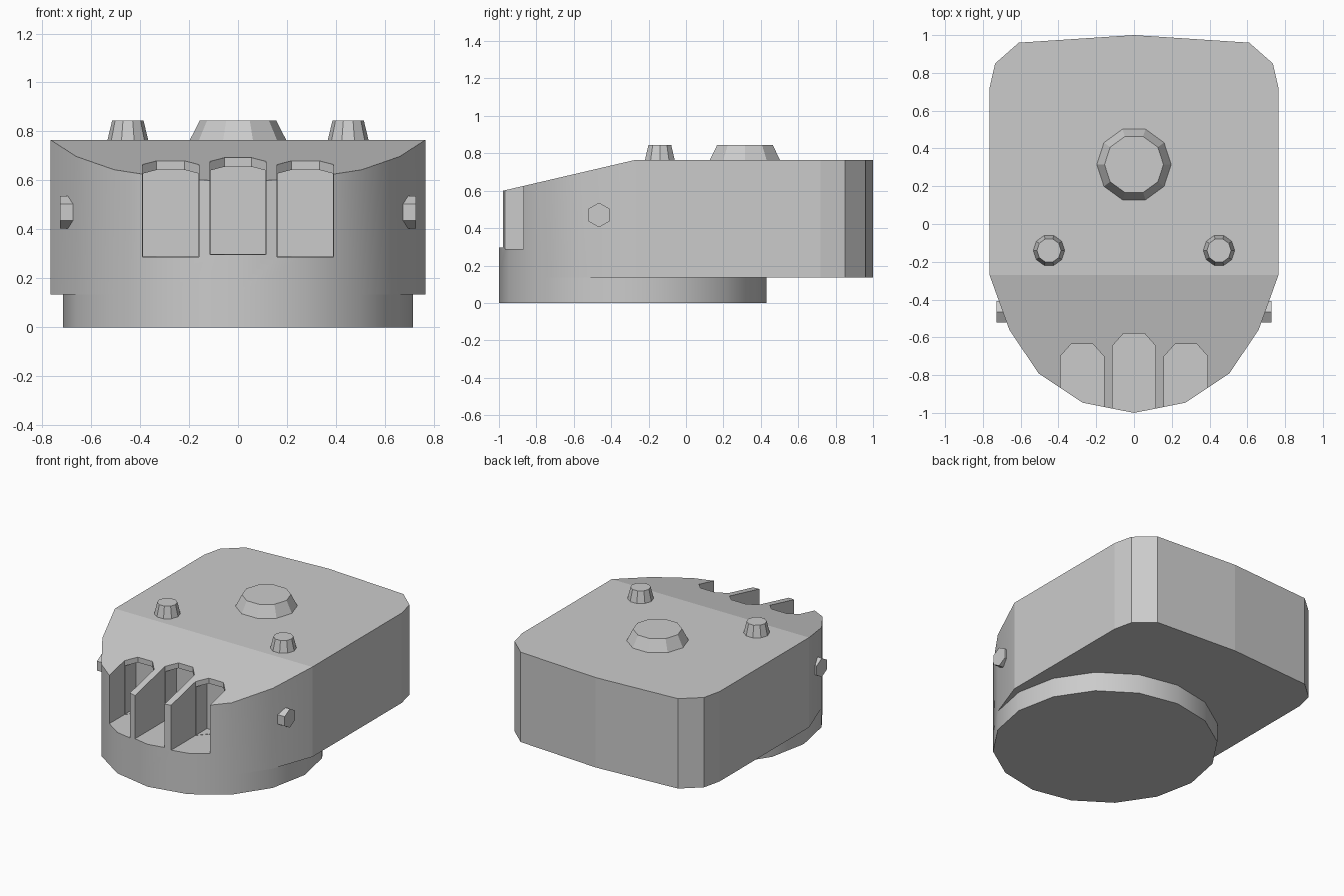
import bpy, bmesh
from math import pi, sin, cos
from mathutils import Matrix

if "Cube" in bpy.data.objects:
    bpy.data.objects.remove(bpy.data.objects["Cube"])

Z0, Z1 = 0.135, 0.765      # underside and top of the main body
R, CY = 0.715, -0.285      # round foot radius and centre
BREAK = -0.27              # where the top starts to slope


def top_z(y):
    return Z1 + min(0, (y - BREAK) * 0.233)


def to_object(bm, name):
    bmesh.ops.recalc_face_normals(bm, faces=bm.faces)
    me = bpy.data.meshes.new(name)
    bm.to_mesh(me)
    bm.free()
    ob = bpy.data.objects.new(name, me)
    bpy.context.collection.objects.link(ob)
    return ob


def prism(name, pts, vec):
    bm = bmesh.new()
    face = bm.faces.new([bm.verts.new(p) for p in pts])
    res = bmesh.ops.extrude_face_region(bm, geom=[face], use_keep_orig=True)
    verts = [v for v in res["geom"] if isinstance(v, bmesh.types.BMVert)]
    bmesh.ops.translate(bm, verts=verts, vec=vec)
    return to_object(bm, name)


def cone(name, sides, r1, r2, length, matrix, smooth=False):
    bm = bmesh.new()
    bmesh.ops.create_cone(bm, cap_ends=True, segments=sides, radius1=r1, radius2=r2,
                          depth=length, matrix=matrix)
    for f in bm.faces:
        f.smooth = smooth and len(f.verts) == 4
    return to_object(bm, name)


def cut(target, cutter):
    mod = target.modifiers.new("cut", 'BOOLEAN')
    mod.operation, mod.solver, mod.object = 'DIFFERENCE', 'EXACT', cutter
    bpy.context.view_layer.objects.active = target
    bpy.ops.object.modifier_apply(modifier=mod.name)
    bpy.data.objects.remove(cutter)


# Main body: half outline from front to back, then mirrored
half = [(R * sin(a), CY - R * cos(a)) for a in (0, pi / 8, pi / 4, 3 * pi / 8)]
half += [(0.765, BREAK), (0.765, 0.72), (0.735, 0.85), (0.61, 0.96), (0, 1)]
outline = half + [(-x, y) for x, y in half[-2:0:-1]]
bm = bmesh.new()
low = [bm.verts.new((x, y, Z0)) for x, y in outline]
high = [bm.verts.new((x, y, top_z(y))) for x, y in outline]
n = len(outline)
for i in range(n):
    j = (i + 1) % n
    f = bm.faces.new((low[i], low[j], high[j], high[i]))
    f.smooth = max(outline[i][1], outline[j][1]) <= BREAK
bm.faces.new(low)
bm.faces.new(high[4:n - 3])
bm.faces.new(high[n - 4:] + high[:5])
body = to_object(bm, "body")

# Three front slots with chamfered backs, undercut beneath a thin lip
for x, w, back, floor in ((0, 0.114, -0.58, 0.297), (-0.275, 0.115, -0.635, 0.287),
                          (0.275, 0.115, -0.635, 0.287)):
    b2, lip = back + 0.06, 0.037
    pocket = [(-1.2, floor + 0.002), (b2, floor + 0.002),
              (b2, top_z(b2) - lip), (-1.2, top_z(-1.2) - lip)]
    cut(body, prism("pocket_cutter", [(x - w + 0.002, y, z) for y, z in pocket],
                    (2 * w - 0.004, 0, 0)))
    slot = [(-w, -1.2), (w, -1.2), (w, back - 0.065), (w - 0.058, back),
            (-w + 0.058, back), (-w, back - 0.065)]
    cut(body, prism("slot_cutter", [(x + px, py, floor) for px, py in slot], (0, 0, 0.7)))

# Round foot
cone("foot", 16, R, R, Z0, Matrix.Translation((0, CY, Z0 / 2)), smooth=True)

# Studs on top
turn = Matrix.Rotation(pi / 2, 4, 'Z')
cone("large_stud", 10, 0.207, 0.156, 0.1, Matrix.Translation((0, 0.315, 0.795)) @ turn)
for side, s in (("left", -1), ("right", 1)):
    cone(side + "_stud", 10, 0.088, 0.064, 0.1,
         Matrix.Translation((s * 0.45, -0.14, 0.795)) @ turn)
    # Hexagonal side pin
    cone(side + "_pin", 6, 0.066, 0.066, 0.128,
         Matrix.Translation((s * 0.664, -0.465, 0.47)) @ Matrix.Rotation(pi / 2, 4, 'Y')
         @ turn)
